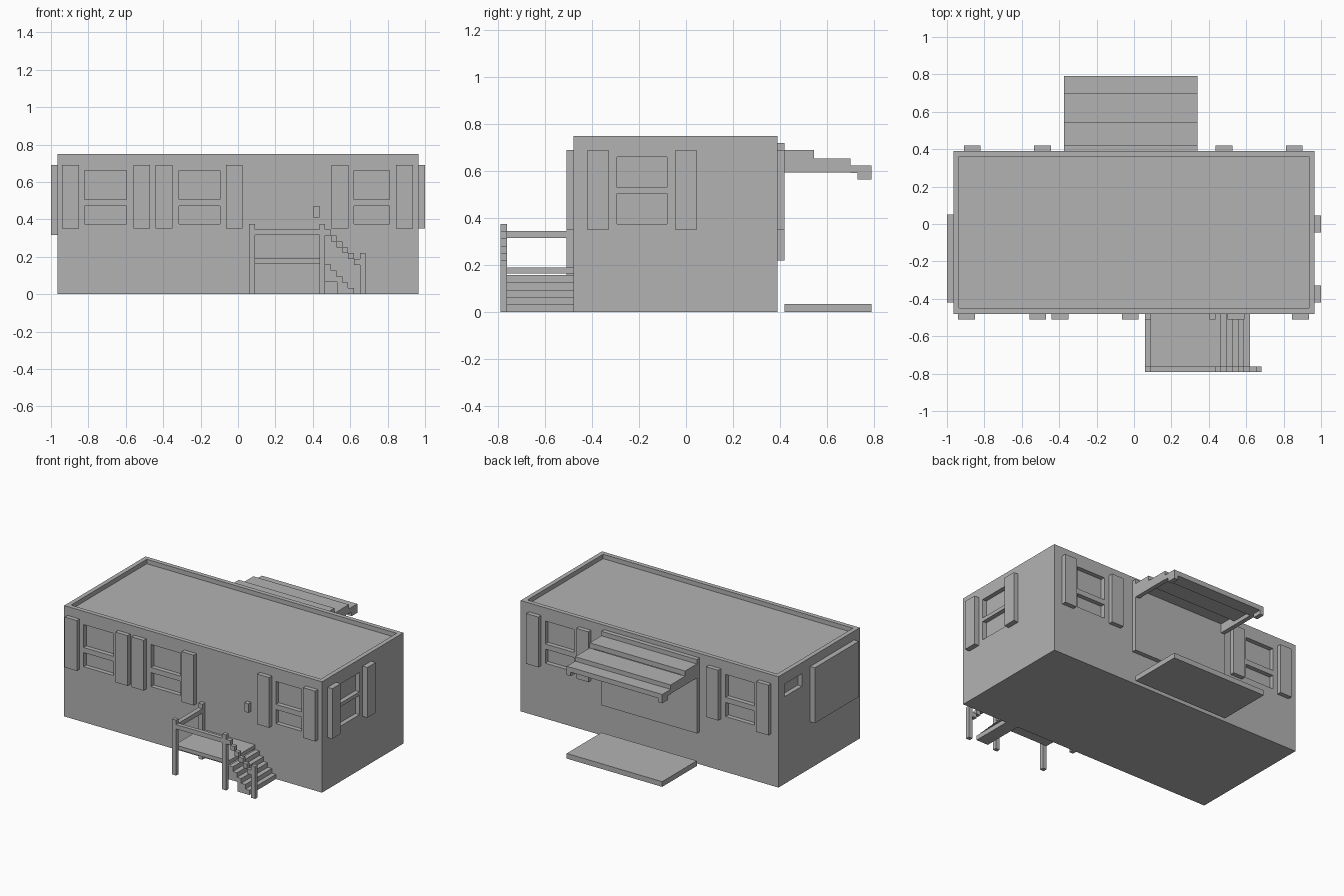
import bpy
import bmesh

if "Cube" in bpy.data.objects:
    bpy.data.objects.remove(bpy.data.objects["Cube"], do_unlink=True)

grey = bpy.data.materials.new("plain_grey")
grey.use_nodes = True
colour = (0.45, 0.45, 0.45, 1)
grey.diffuse_color = colour
grey.node_tree.nodes["Principled BSDF"].inputs["Base Color"].default_value = colour


def finish(name, bm):
    bmesh.ops.recalc_face_normals(bm, faces=bm.faces)
    mesh = bpy.data.meshes.new(name)
    bm.to_mesh(mesh)
    bm.free()
    mesh.materials.append(grey)
    ob = bpy.data.objects.new(name, mesh)
    bpy.context.collection.objects.link(ob)
    return ob


def add_box(bm, xs, ys, zs):
    verts = bmesh.ops.create_cube(bm, size=1)["verts"]
    for v in verts:
        v.co = [lo + (c + 0.5) * (hi - lo) for c, (lo, hi) in zip(v.co, (xs, ys, zs))]


def box(name, xs, ys, zs):
    bm = bmesh.new()
    add_box(bm, xs, ys, zs)
    return finish(name, bm)


def prism(name, points, axis, lo, hi):
    """Extrude a 2D outline (u, z) along x or y."""
    bm = bmesh.new()
    place = (lambda u, z: (lo, u, z)) if axis == "x" else (lambda u, z: (u, lo, z))
    face = bm.faces.new([bm.verts.new(place(u, z)) for u, z in points])
    moved = bmesh.ops.extrude_face_region(bm, geom=[face])["geom"]
    step = (hi - lo, 0, 0) if axis == "x" else (0, hi - lo, 0)
    bmesh.ops.translate(bm, vec=step, verts=[g for g in moved if isinstance(g, bmesh.types.BMVert)])
    return finish(name, bm)


# Walls of the building
W, FRONT, BACK, H = 0.965, -0.48, 0.39, 0.75
T = 0.03
house = box("house_body", (-W, W), (FRONT, BACK), (0, H))

# Recesses: roof parapet and window panes
cuts = bmesh.new()
add_box(cuts, (-W + T, W - T), (FRONT + T, BACK - T), (H - T, H + 0.1))
panes = ((0.375, 0.47), (0.505, 0.66))
for xs in ((-0.82, -0.595), (-0.315, -0.095), (0.62, 0.81)):
    for zs in panes:
        add_box(cuts, xs, (FRONT - 0.1, FRONT + T), zs)
for xs in ((-0.785, -0.57), (0.565, 0.78)):
    for zs in panes:
        add_box(cuts, xs, (BACK - T, BACK + 0.1), zs)
for zs in ((0.375, 0.505), (0.53, 0.66)):
    add_box(cuts, (W - T, W + 0.1), (-0.295, -0.08), zs)
add_box(cuts, (-W - 0.1, -W + T), (0.14, 0.325), (0.59, 0.675))
cutter = finish("recess_cutter", cuts)
cutter.hide_render = True
mod = house.modifiers.new("recesses", "BOOLEAN")
mod.operation = "DIFFERENCE"
mod.solver = "EXACT"
mod.object = cutter
bpy.context.view_layer.objects.active = house
bpy.ops.object.modifier_apply(modifier=mod.name)
bpy.data.objects.remove(cutter, do_unlink=True)

# Shutters
SHUT, SZ = 0.09, (0.35, 0.69)
for x in (-0.94, -0.56, -0.44, -0.065, 0.5, 0.845):
    box("front_shutter", (x, x + SHUT), (FRONT - T, FRONT), SZ)
for x in (-0.91, -0.535, 0.437, 0.812):
    box("back_shutter", (x, x + SHUT), (BACK, BACK + T), SZ)
for y in (-0.42, -0.045):
    box("side_shutter", (W, 1), (y, y + SHUT), SZ)

# Wall panels and lamp
box("side_panel", (-1, -W), (-0.42, 0.05), (0.315, 0.69))
box("back_panel", (-0.375, 0.34), (BACK, BACK + T), (0.22, 0.72))
box("wall_lamp", (0.405, 0.435), (FRONT - T, FRONT), (0.41, 0.47))

# Back awning: three stepped slabs on two side beams
AX = (-0.375, 0.34)
slab_outline = [(0.42, 0.69), (0.545, 0.69), (0.545, 0.655), (0.7, 0.655), (0.7, 0.625),
                (0.79, 0.625), (0.79, 0.595), (0.7, 0.595), (0.7, 0.625), (0.545, 0.625),
                (0.545, 0.655), (0.42, 0.655)]
for i, (ys, top) in enumerate((((0.42, 0.545), 0.69), ((0.545, 0.7), 0.655), ((0.7, 0.79), 0.625))):
    box("awning_slab", AX, ys, (top - 0.033, top))
beam = [(0.42, 0.595), (0.42, 0.69), (0.545, 0.69), (0.545, 0.655), (0.7, 0.655),
        (0.7, 0.625), (0.79, 0.625), (0.79, 0.565), (0.73, 0.565), (0.73, 0.595)]
for x in (AX[0], AX[1] - T):
    prism("awning_beam", beam, "x", x, x + T)
box("back_pad", AX, (0.42, 0.79), (0, 0.035))

# Porch deck, posts and rails
OUT = (-0.79, -0.763)
RAIL = (0.315, 0.345)
box("porch_deck", (0.06, 0.465), (OUT[1], FRONT), (0.165, 0.19))
for x, ys in ((0.06, OUT), (0.435, OUT), (0.06, (FRONT - T, FRONT))):
    box("porch_post", (x, x + T), ys, (0, 0.375))
box("porch_front_rail", (0.09, 0.435), OUT, RAIL)
box("porch_side_rail", (0.06, 0.09), (OUT[1], FRONT - T), RAIL)

# Steps going down to the side, with a stepped handrail
N, RUN, RISE = 5, 0.031, 0.0315
steps = [(0.53, 0), (0.53, 0.065), (0.465, 0.065)]
for i in range(N):
    z = RISE * (N - i)
    steps += [(0.465 + RUN * i, z), (0.465 + RUN * (i + 1), z)]
steps.append((0.465 + RUN * N, 0))
prism("porch_stairs", steps, "y", OUT[1], FRONT)
for i in range(N + 1):
    x, z = 0.465 + RUN * i, RAIL[1] - RISE * i
    box("stair_rail_block", (x, x + RUN), OUT, (z - RISE, z))
box("stair_newel_post", (0.652, 0.682), OUT, (0, 0.22))
